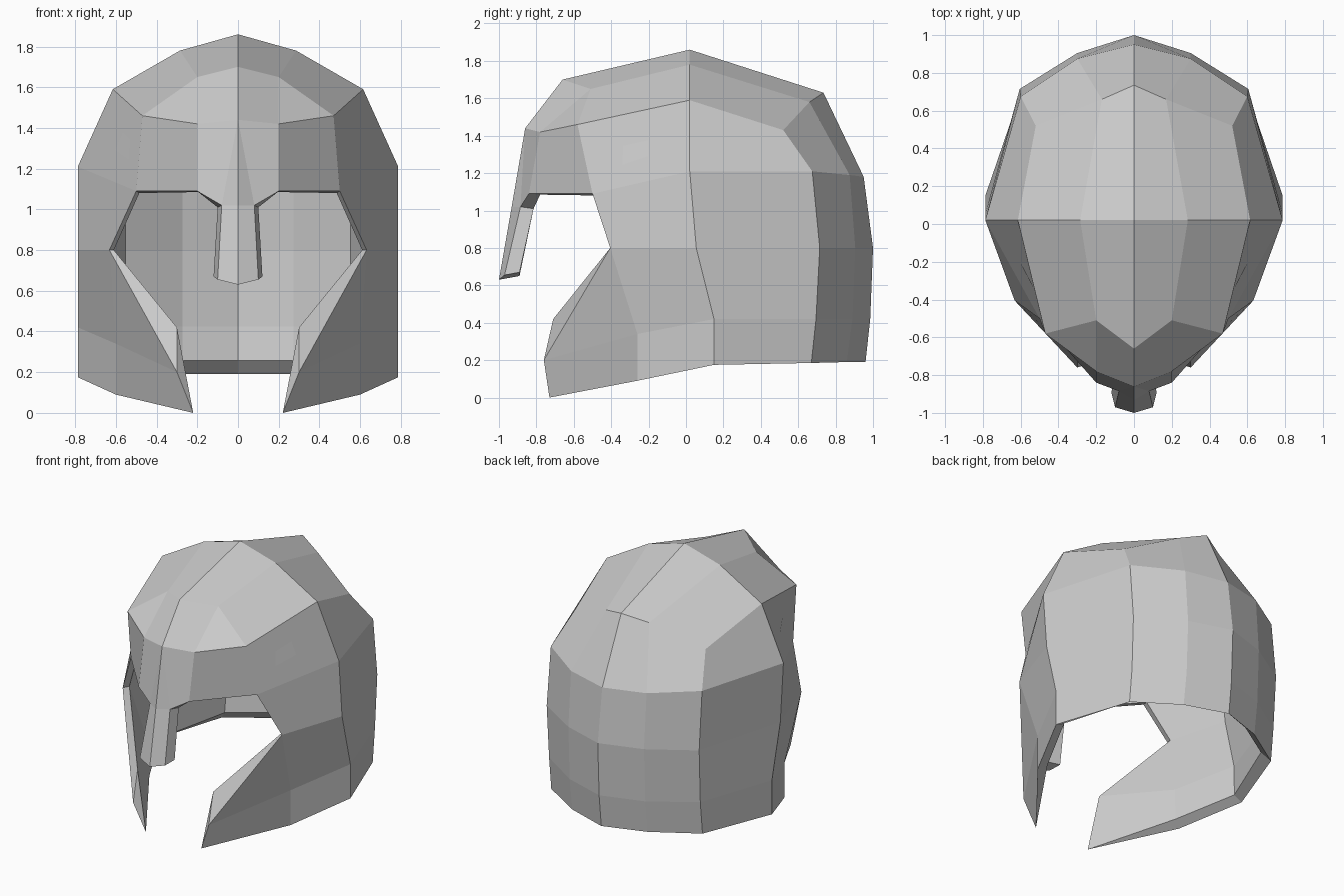
import bpy, bmesh
from mathutils import Vector

if "Cube" in bpy.data.objects:
    bpy.data.objects.remove(bpy.data.objects["Cube"])

THICK = 0.065

# Profiles of the right half (x >= 0)
ring = [(0, .02, 1.86), (.285, .02, 1.78), (.615, .02, 1.59), (.787, .02, 1.21),
        (.787, .055, .8), (.787, .15, .42), (.787, .15, .175)]
back_side = [(.52, .52, 1.43), (.6, .675, 1.21), (.605, .715, .8), (.6, .695, .42), (.6, .67, .185)]
back_mid = [(.17, .66, 1.58), (.3, .875, 1.19), (.3, .905, .8), (.3, .89, .42), (.3, .86, .19)]
back_mid_line = [(0, .735, 1.63), (0, .95, 1.18), (0, 1, .8), (0, .985, .42), (0, .96, .19)]
temple = [(.47, -.58, 1.46), (.5, -.5, 1.09), (.632, -.405, .8), (.6, -.26, .34), (.6, -.26, .09)]
forehead = [(0, -.66, 1.70), (.2, -.51, 1.65), temple[0]]
brow, brow_side = (0, -.86, 1.44), (.2, -.78, 1.42)
eye_in, nose_top, nose_mid = (.2, -.84, 1.09), (.08, -.885, 1.02), (0, -.932, 1.02)
nose_low, nose_tip = (.1, -.97, .655), (0, -1, .63)
cheek, chin = (.3, -.76, .2), (.22, -.73, 0)
_, eye_out, eye_low, jaw, jaw_low = temple

# Inner rim points that differ from a plain inward offset
inner_special = {
    chin: chin, cheek: (.3, -.71, .42), eye_low: (.61, -.36, .8),
    eye_out: (.485, -.45, 1.08), eye_in: (.195, -.78, 1.085),
    nose_top: (.1, -.815, 1.01), nose_low: (.12, -.89, .67), nose_tip: (0, -.89, .65)}
rim_lift = {ring[-1]: .03, jaw_low: .03, back_side[-1]: .06,
            back_mid[-1]: .06, back_mid_line[-1]: .06}

bm = bmesh.new()
verts = {}


def face(*points):
    bm.faces.new([verts.setdefault(p, None) or new_vert(p) for p in points])


def new_vert(p):
    verts[p] = bm.verts.new(p)
    return verts[p]


def bridge(a, b):
    for i in range(len(a) - 1):
        face(a[i], a[i + 1], b[i + 1], b[i])


# Crown, sides and back
bridge(ring[:3], forehead)
bridge(ring[:3], [back_mid_line[0], back_mid[0], back_side[0]])
bridge(ring[2:], temple)
bridge(ring[2:], back_side)
bridge(back_side, back_mid)
bridge(back_mid, back_mid_line)
# Brow
face(forehead[0], forehead[1], brow_side, brow)
face(forehead[1], temple[0], brow_side)
face(brow_side, temple[0], eye_out, eye_in)
# Nose guard
face(brow, brow_side, eye_in, nose_top)
face(brow, nose_top, nose_mid)
face(nose_mid, nose_top, nose_low, nose_tip)
# Cheek guard
face(eye_low, cheek, jaw)
face(jaw, cheek, chin, jaw_low)

bmesh.ops.recalc_face_normals(bm, faces=bm.faces)
bm.normal_update()
if verts[ring[3]].normal.x < 0:
    bmesh.ops.reverse_faces(bm, faces=bm.faces)
    bm.normal_update()

# Inner shell and rim
outer_faces = list(bm.faces)
rim_edges = [e for e in bm.edges if e.is_boundary and any(v.co.x > 1e-5 for v in e.verts)]
inner = {}
for p, v in list(verts.items()):
    n = v.normal.copy()
    if p[0] == 0:
        n.x = 0
        n.normalize()
    co = Vector(p) - n * THICK
    co.z += rim_lift.get(p, 0)
    inner[v] = bm.verts.new(inner_special.get(p, co))
for f in outer_faces:
    bm.faces.new([inner[v] for v in reversed(f.verts)])
for e in rim_edges:
    loop = e.link_loops[0]
    a, b = loop.vert, loop.link_loop_next.vert
    bm.faces.new((b, a, inner[a], inner[b]))
bmesh.ops.remove_doubles(bm, verts=bm.verts, dist=1e-4)

mesh = bpy.data.meshes.new("helmet")
bm.to_mesh(mesh)
bm.free()
helmet = bpy.data.objects.new("helmet", mesh)
bpy.context.collection.objects.link(helmet)

# Left half
mirror = helmet.modifiers.new("mirror", 'MIRROR')
mirror.use_clip = True
mirror.merge_threshold = 0.001
